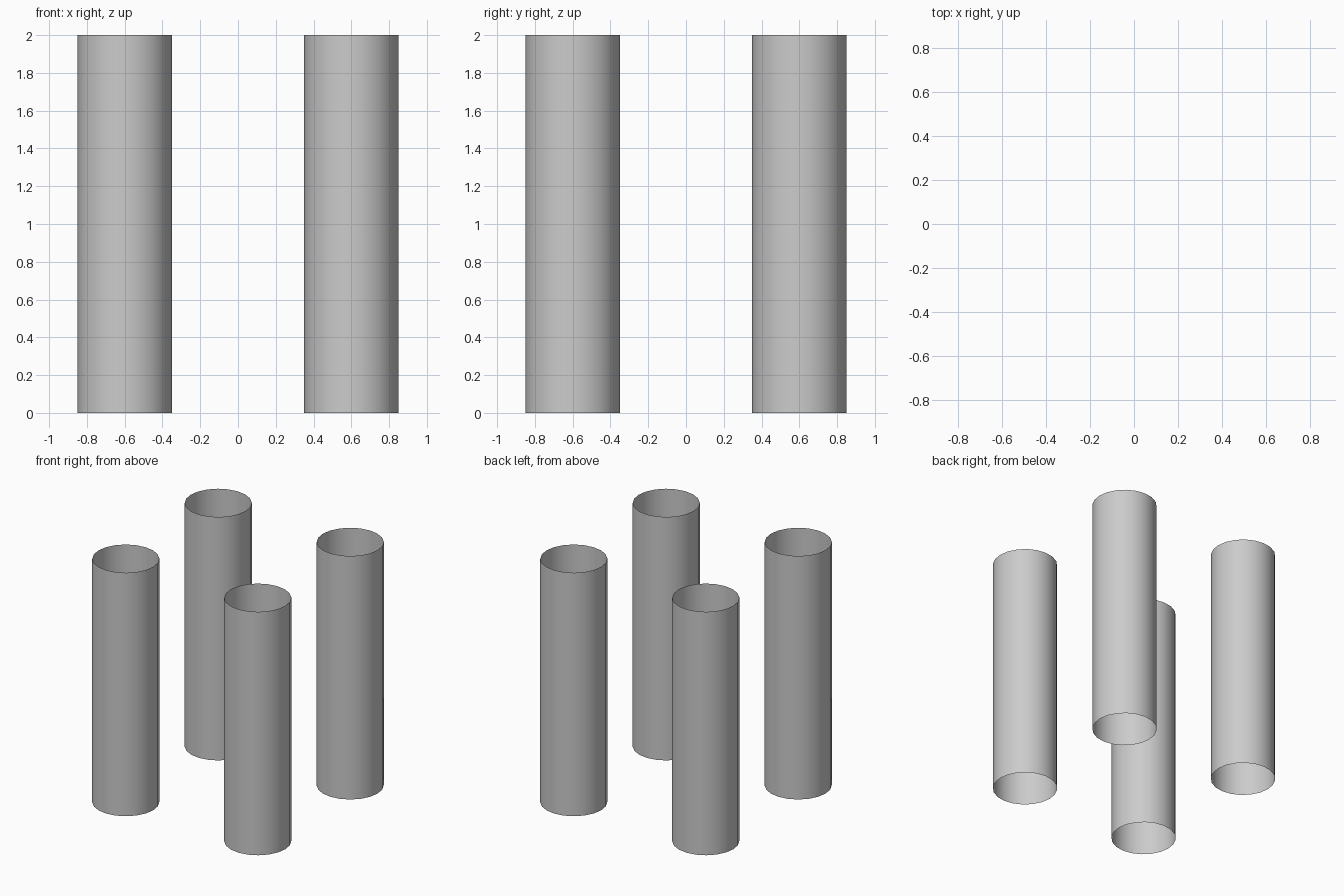
import bpy

if "Cube" in bpy.data.objects:
    bpy.data.objects.remove(bpy.data.objects["Cube"])

RADIUS, HEIGHT, OFFSET, SIDES = 0.25, 2.0, 0.6, 20


def open_tube(name, x, y):
    # Single-walled tube, open at both ends
    bpy.ops.mesh.primitive_cylinder_add(
        vertices=SIDES, radius=RADIUS, depth=HEIGHT,
        end_fill_type='NOTHING', location=(x, y, HEIGHT / 2))
    tube = bpy.context.object
    tube.name = name
    bpy.ops.object.shade_smooth()
    return tube


# Four tubes at the corners of a square
for depth_name, sy in (("front", -1), ("back", 1)):
    for side_name, sx in (("left", -1), ("right", 1)):
        open_tube(f"{depth_name}_{side_name}_tube", sx * OFFSET, sy * OFFSET)
